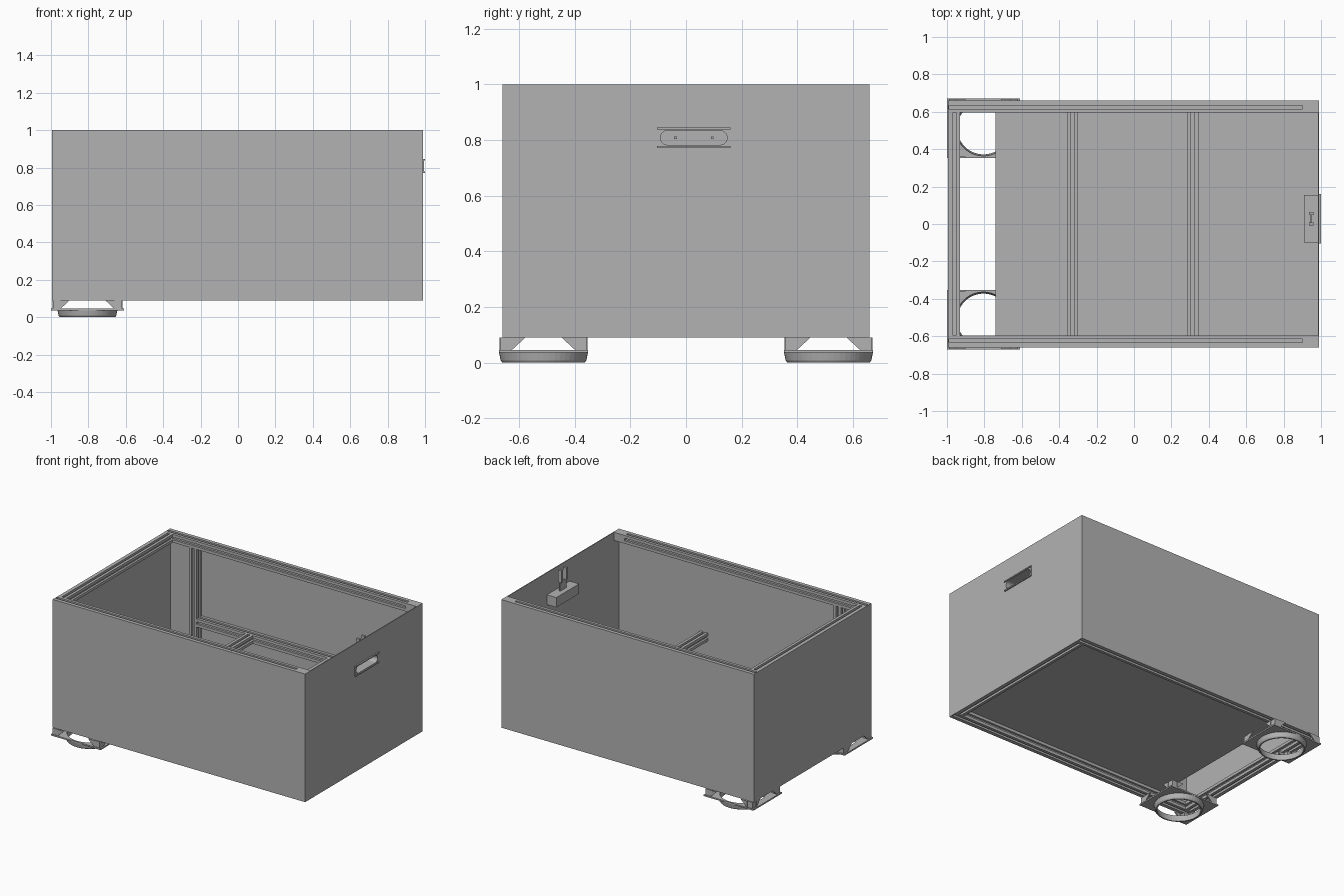
import bpy, bmesh, math
from mathutils import Vector, Matrix

if "Cube" in bpy.data.objects:
    bpy.data.objects.remove(bpy.data.objects["Cube"], do_unlink=True)

grey = bpy.data.materials.new("mid grey")
grey.use_nodes = True
tone = (0.45, 0.45, 0.45, 1)
grey.diffuse_color = tone
grey.node_tree.nodes["Principled BSDF"].inputs["Base Color"].default_value = tone


def finish(bm, name):
    bmesh.ops.recalc_face_normals(bm, faces=bm.faces)
    mesh = bpy.data.meshes.new(name)
    bm.to_mesh(mesh)
    bm.free()
    mesh.materials.append(grey)
    obj = bpy.data.objects.new(name, mesh)
    bpy.context.collection.objects.link(obj)
    return obj


def box(name, x, y, z):
    """Block given by its (low, high) range on each axis."""
    bm = bmesh.new()
    bmesh.ops.create_cube(bm, size=1)
    for v in bm.verts:
        v.co = [lo + (c + 0.5) * (hi - lo) for c, (lo, hi) in zip(v.co, (x, y, z))]
    return finish(bm, name)


def prism(name, points, depth, matrix):
    """Flat outline extruded along its local z, then placed by a matrix."""
    bm = bmesh.new()
    face = bm.faces.new([bm.verts.new((px, py, 0)) for px, py in points])
    ext = bmesh.ops.extrude_face_region(bm, geom=[face])
    bmesh.ops.translate(bm, vec=(0, 0, depth),
                        verts=[g for g in ext["geom"] if isinstance(g, bmesh.types.BMVert)])
    bm.transform(matrix)
    return finish(bm, name)


def cut(target, cutter):
    mod = target.modifiers.new("cut", "BOOLEAN")
    mod.object = cutter
    mod.operation = "DIFFERENCE"
    mod.solver = "EXACT"
    cutter.hide_render = True
    cutter.hide_set(True)
    cutter.display_type = "WIRE"


# Slotted square extrusion: one side profile turned four times
R = 0.029
side = [(-R, -R), (-0.009, -R), (-0.009, -0.014), (0.009, -0.014), (0.009, -R)]
section = []
for k in range(4):
    c, s = [(1, 0), (0, 1), (-1, 0), (0, -1)][k]
    section += [(c * a - s * b, s * a + c * b) for a, b in side]


def rail(name, start, end):
    start, end = Vector(start), Vector(end)
    d = end - start
    turn = {0: Matrix.Rotation(math.pi / 2, 4, "Y"),
            1: Matrix.Rotation(-math.pi / 2, 4, "X"),
            2: Matrix.Identity(4)}[max(range(3), key=lambda i: abs(d[i]))]
    return prism(name, section, d.length, Matrix.Translation(start) @ turn)


# Outer panels
left, right, half, base, top, t = -0.995, 0.99, 0.66, 0.09, 1.0, 0.006
box("front_panel", (left, right), (-half, -half + t), (base, top))
box("back_panel", (left, right), (half - t, half), (base, top))
box("right_panel", (left, left + t), (-half + t, half - t), (base, top))
handle_panel = box("left_panel", (right - t, right), (-half + t, half - t), (base, top))
box("floor_panel", (-0.74, right - t), (-0.625, 0.625), (0.149, 0.157))

# Frame along the long walls
for sgn, label in ((-1, "front"), (1, "back")):
    y = sgn * 0.625
    rail(label + "_top_rail", (left + t, y, top - R), (0.9, y, top - R))
    box(label + "_top_rail_end", (0.9, right - t), sorted((y - R, y + R)), (top - 2 * R, top))
    rail(label + "_bottom_rail", (left + t, y, base + R), (right - t, y, base + R))
    rail(label + "_post", (-0.772, y, base + 2 * R), (-0.772, y, top - 2 * R))

# Cross rails, shelf rail and shelf beams
rail("right_top_rail", (-0.96, -0.596, top - R), (-0.96, 0.596, top - R))
rail("right_bottom_rail", (-0.96, -0.596, base + R), (-0.96, 0.596, base + R))
rail("left_bottom_rail", (0.955, -0.596, base + R), (0.955, 0.596, base + R))
rail("back_shelf_rail", (-0.743, 0.625, 0.42), (right - t, 0.625, 0.42))
for x, label in ((-0.33, "right"), (0.315, "left")):
    rail(label + "_shelf_beam", (x, -0.654, 0.42), (x, 0.596, 0.42))


# Foot: plate with round hole, flared ring, corner legs with gussets
def tube(name, centre, rings, n=48):
    bm = bmesh.new()
    loops = [[bm.verts.new((centre[0] + r * math.cos(2 * math.pi * i / n),
                            centre[1] + r * math.sin(2 * math.pi * i / n), z))
              for i in range(n)] for r, z in rings]
    for a, b in zip(loops, loops[1:] + loops[:1]):
        for i in range(n):
            j = (i + 1) % n
            bm.faces.new((a[i], a[j], b[j], b[i]))
    for f in bm.faces:
        f.smooth = False
    return finish(bm, name)


def cylinder(name, centre, radius, z0, z1):
    bm = bmesh.new()
    bmesh.ops.create_cone(bm, cap_ends=True, segments=48, radius1=radius, radius2=radius,
                          depth=z1 - z0)
    bmesh.ops.translate(bm, vec=(*centre, (z0 + z1) / 2), verts=bm.verts)
    return finish(bm, name)


gusset = [(0, 0), (0.05, 0), (0, -0.046)]
for sgn, label in ((-1, "front"), (1, "back")):
    cx, cy = -0.805, sgn * 0.512
    plate = box(label + "_foot_plate", (-1.0, -0.61), (cy - 0.16, cy + 0.16), (0.036, 0.046))
    cut(plate, cylinder(label + "_foot_cutter", (cx, cy), 0.148, 0, 0.08))
    tube(label + "_foot_ring", (cx, cy),
         [(0.148, 0), (0.154, 0.008), (0.16, 0.037), (0.148, 0.037), (0.14, 0)])
    for sx in (-1, 1):
        for sy in (-1, 1):
            x, y = cx + sx * 0.165, cy + sy * 0.135
            box(label + "_foot_leg", (x - 0.02, x + 0.02), (y - 0.02, y + 0.02), (0.045, base))
            # one gusset toward the middle in x, one in y
            for axis, step in (("x", -sx), ("y", -sy)):
                m = Matrix.Rotation(math.pi / 2, 4, "X")
                if axis == "y":
                    m = Matrix.Rotation(math.pi / 2, 4, "Z") @ m
                flip = Matrix.Diagonal((step, 1, 1, 1))
                off = (step * 0.02, sy * 0.019 + 0.004, 0) if axis == "x" else \
                      (sx * 0.019 - 0.004, step * 0.02, 0)
                place = Matrix.Translation(Vector((x, y, base)) + Vector(off))
                prism(label + "_foot_gusset", gusset, 0.008, place @ m @ flip)

# Recessed handle: stadium opening through the panel, bezel and cup
hy, hz = 0.028, 0.808


def stadium(half_len, radius, n=10):
    pts = []
    for s in (1, -1):
        for i in range(n + 1):
            a = -math.pi / 2 + math.pi * i / n
            pts.append((s * (half_len - radius + radius * math.cos(a)), s * radius * math.sin(a)))
    return pts


to_wall = Matrix(((0, 0, 1, 0), (1, 0, 0, 0), (0, 1, 0, 0), (0, 0, 0, 1)))


def at_handle(x):
    return Matrix.Translation((x, hy, hz)) @ to_wall


opening = prism("handle_cutter", stadium(0.12, 0.026), 0.075, at_handle(0.93))
bezel = box("handle_bezel", (right, 0.994), (hy - 0.132, hy + 0.132), (hz - 0.037, hz + 0.037))
cup = box("handle_cup", (0.91, right - t), (hy - 0.128, hy + 0.128), (hz - 0.035, hz + 0.035))
for part in (handle_panel, bezel, cup):
    cut(part, opening)
for s in (-1, 1):
    z = hz + s * 0.033
    box("handle_lip", (0.994, 1.0), (hy - 0.132, hy + 0.132), (z - 0.004, z + 0.004))
    screw_y = hy + s * 0.066
    box("handle_screw", (0.928, 0.936), (screw_y - 0.005, screw_y + 0.005), (hz - 0.005, hz + 0.005))

# Forked latch bracket above the handle
box("latch_stem", (0.945, 0.953), (hy - 0.035, hy + 0.035), (hz + 0.035, 0.91))
for s in (-1, 1):
    y = hy + s * 0.028
    box("latch_prong", (0.935, 0.96), (y - 0.008, y + 0.008), (0.905, 0.99))
